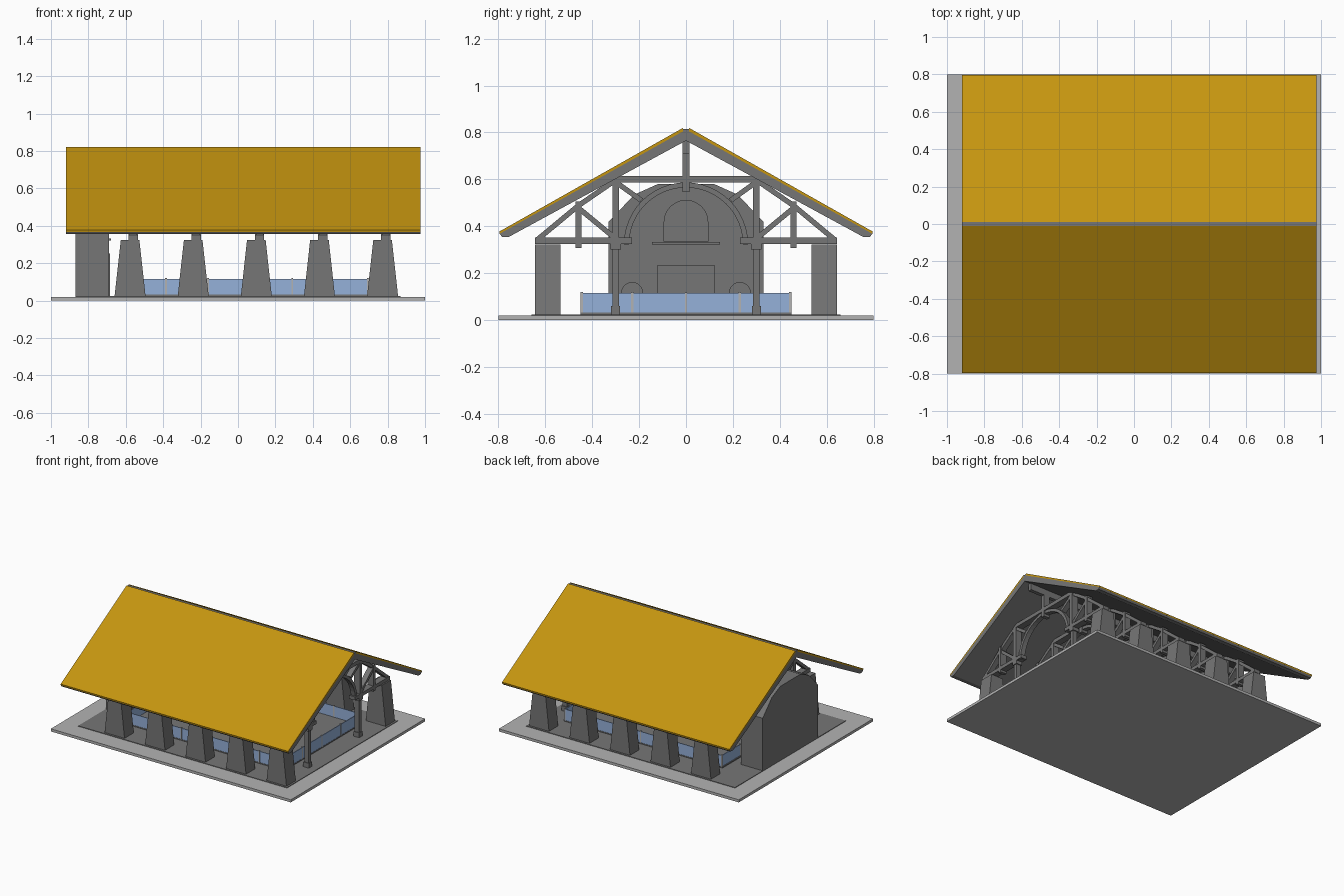
import bpy, bmesh, math
from mathutils import Vector

if "Cube" in bpy.data.objects:
    bpy.data.objects.remove(bpy.data.objects["Cube"])


def material(name, col):
    m = bpy.data.materials.new(name)
    m.diffuse_color = col
    m.use_nodes = True
    m.node_tree.nodes["Principled BSDF"].inputs["Base Color"].default_value = m.diffuse_color
    return m


GOLD = material("gold_roofing", (0.56, 0.30, 0.005, 1))
GLASS = material("blue_glass", (0.30, 0.44, 0.70, 1))
LIGHT = material("light_stone", (0.45, 0.45, 0.45, 1))
GREY = material("dark_grey", (0.18, 0.18, 0.18, 1))


def prism(name, pts, x0, x1, mat=GREY):
    """Extrude a (y, z) outline along x."""
    bm = bmesh.new()
    a = [bm.verts.new((x0, y, z)) for y, z in pts]
    b = [bm.verts.new((x1, y, z)) for y, z in pts]
    bm.faces.new(a)
    bm.faces.new(b[::-1])
    n = len(pts)
    for i in range(n):
        j = (i + 1) % n
        bm.faces.new((a[j], a[i], b[i], b[j]))
    bmesh.ops.recalc_face_normals(bm, faces=bm.faces[:])
    me = bpy.data.meshes.new(name)
    bm.to_mesh(me)
    bm.free()
    ob = bpy.data.objects.new(name, me)
    bpy.context.collection.objects.link(ob)
    if mat:
        me.materials.append(mat)
    return ob


def box(name, x0, x1, y0, y1, z0, z1, mat=GREY):
    return prism(name, [(y0, z0), (y1, z0), (y1, z1), (y0, z1)], x0, x1, mat)


def beam(name, p, q, w, x, d):
    """Straight timber between two (y, z) points, centred on x."""
    p, q = Vector(p), Vector(q)
    t = (q - p).normalized() * (w / 2)
    n = Vector((-t.y, t.x))
    return prism(name, [p + n, q + n, q - n, p - n], x - d / 2, x + d / 2)


def arc(r, cy, cz, n=24):
    return [(cy + r * math.cos(math.pi * i / n), cz + r * math.sin(math.pi * i / n))
            for i in range(n + 1)]


# base, paved floor and rink platform
box("base_slab", -1, 1, -0.8, 0.8, 0, 0.02, LIGHT)
box("paved_floor", -0.87, 0.87, -0.66, 0.66, 0.018, 0.024)
box("platform", -0.62, 0.70, -0.45, 0.45, 0.02, 0.032)

# roof slabs with gold covering
for s in (1, -1):
    prism("roof_slab", [(0, 0.812), (s * 0.795, 0.368), (s * 0.785, 0.355),
                        (s * 0.755, 0.355), (0, 0.765)], -0.92, 0.975)
    prism("roof_covering", [(s * 0.012, 0.820), (s * 0.797, 0.377), (s * 0.795, 0.367),
                            (s * 0.012, 0.805)], -0.92, 0.975, GOLD)
box("ridge_cap", -0.92, 0.975, -0.012, 0.012, 0.79, 0.815)
box("ridge_beam", -0.87, 0.93, -0.014, 0.014, 0.71, 0.77)

# tapered piers and trusses
D = 0.05
for i in range(5):
    x = -0.56 + i * 0.3375
    px = x - 0.017
    for s in (1, -1):
        pier = box("pier", px - 0.083, px + 0.083, min(s * 0.535, s * 0.645),
                   max(s * 0.535, s * 0.645), 0.022, 0.323)
        for v in pier.data.vertices:
            if v.co.z > 0.2:
                v.co.x = px + (v.co.x - px) * 0.6
        beam("tie_beam", (s * 0.645, 0.338), (s * 0.23, 0.338), 0.026, x, D)
        beam("queen_post", (s * 0.30, 0.325), (s * 0.30, 0.60), 0.028, x, D)
        beam("side_post", (s * 0.459, 0.308), (s * 0.459, 0.505), 0.025, x, D)
        beam("outer_strut", (s * 0.635, 0.342), (s * 0.459, 0.488), 0.022, x, D * 0.8)
        beam("inner_strut", (s * 0.459, 0.478), (s * 0.31, 0.355), 0.022, x, D * 0.8)
        beam("upper_strut", (s * 0.459, 0.488), (s * 0.30, 0.597), 0.022, x, D * 0.8)
        beam("collar_brace", (s * 0.295, 0.585), (s * 0.19, 0.51), 0.022, x, D * 0.8)
    beam("collar_beam", (-0.315, 0.60), (0.315, 0.60), 0.028, x, D)
    beam("king_post", (0, 0.545), (0, 0.775), 0.028, x, D)
    prism("truss_arch", arc(0.265, 0, 0.322) + arc(0.243, 0, 0.322)[::-1],
          x - 0.018, x + 0.018)

# columns carrying the open gable
for s in (1, -1):
    box("gable_column", 0.772, 0.808, s * 0.30 - 0.014, s * 0.30 + 0.014, 0.022, 0.33)
    box("column_foot", 0.767, 0.813, s * 0.30 - 0.019, s * 0.30 + 0.019, 0.022, 0.06)
    box("column_capital", 0.765, 0.815, s * 0.30 - 0.022, s * 0.30 + 0.022, 0.30, 0.33)

# end wall with hearth, niches and arched panel
half = [(0.33, 0.022), (0.33, 0.42), (0.22, 0.535), (0.12, 0.58)]
wall = prism("end_wall", half + [(-y, z) for y, z in half[::-1]], -0.87, -0.69)


def recess(name, pts, depth):
    c = prism(name, pts, -0.69 - depth, -0.6, None)
    c.hide_render = True
    m = wall.modifiers.new(name, 'BOOLEAN')
    m.operation = 'DIFFERENCE'
    m.solver = 'EXACT'
    m.object = c
    bpy.context.view_layer.objects.active = wall
    bpy.ops.object.modifier_apply(modifier=name)
    bpy.data.objects.remove(c)


recess("hearth_cut", [(-0.122, 0.06), (0.122, 0.06), (0.122, 0.232), (-0.122, 0.232)], 0.08)
recess("panel_cut", [(-0.093, 0.335), (0.093, 0.335)] + arc(0.093, 0, 0.417), 0.01)
for s in (1, -1):
    recess("niche_cut", [(s * 0.23 - 0.045, 0.06), (s * 0.23 + 0.045, 0.06)]
           + arc(0.045, s * 0.23, 0.115, 12), 0.06)
    box("hearth_jamb", -0.70, -0.684, s * 0.134 - 0.011, s * 0.134 + 0.011, 0.022, 0.232)
box("hearth_lintel", -0.70, -0.684, -0.145, 0.145, 0.232, 0.253)
box("mantel_shelf", -0.70, -0.68, -0.145, 0.145, 0.322, 0.332)

# glass barrier
X0, X1, Y, T = -0.61, 0.695, 0.445, 0.003
for s in (1, -1):
    box("side_glass", X0, X1, s * Y - T, s * Y + T, 0.032, 0.115, GLASS)
for x in (X0, X1):
    box("end_glass", x - T, x + T, -Y, Y, 0.032, 0.115, GLASS)


def stanchion(x, y):
    box("barrier_post", x - 0.005, x + 0.005, y - 0.005, y + 0.005, 0.022, 0.12, LIGHT)


for s in (1, -1):
    for x in (X0, -0.385, -0.16, 0.065, 0.29, 0.49, X1):
        stanchion(x, s * Y)
for x in (X0, X1):
    for y in (-0.23, 0, 0.23):
        stanchion(x, y)
